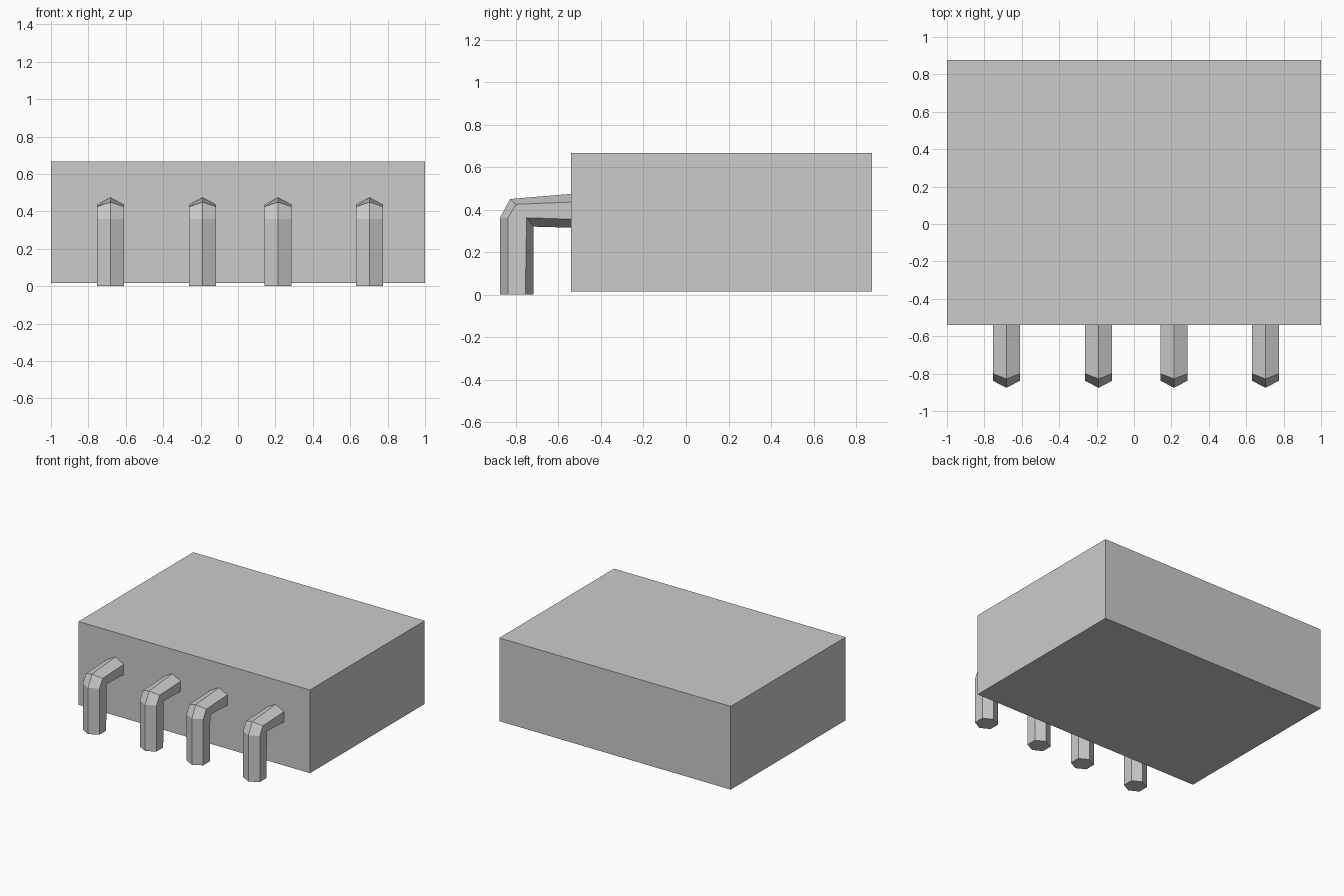
import bpy, bmesh

if "Cube" in bpy.data.objects:
    bpy.data.objects.remove(bpy.data.objects["Cube"])

# Rectangular body
bpy.ops.mesh.primitive_cube_add(size=1, location=(0, 0.168, 0.341))
body = bpy.context.object
body.name = "body"
body.scale = (2, 1.416, 0.65)
bpy.ops.object.transform_apply(location=True, rotation=False, scale=True)

# Bent hexagonal pin: each ring gives (y, z) of the outer ridge, outer side,
# inner side and inner ridge
HALF_WIDTH = 0.072
RINGS = [
    [(-0.876, 0), (-0.838, 0), (-0.756, 0), (-0.718, 0)],
    [(-0.876, 0.36), (-0.838, 0.36), (-0.75, 0.362), (-0.718, 0.32)],
    [(-0.828, 0.45), (-0.80, 0.425), (-0.75, 0.362), (-0.718, 0.32)],
    [(-0.53, 0.475), (-0.53, 0.436), (-0.53, 0.355), (-0.53, 0.315)],
]


def make_pin(name, x):
    bm = bmesh.new()
    loops = []
    for outer, outer_side, inner_side, inner in RINGS:
        section = [(0, outer), (1, outer_side), (1, inner_side),
                   (0, inner), (-1, inner_side), (-1, outer_side)]
        loops.append([bm.verts.new((s * HALF_WIDTH, *p)) for s, p in section])
    for a, b in zip(loops, loops[1:]):
        for i in range(6):
            j = (i + 1) % 6
            bm.faces.new((a[i], a[j], b[j], b[i]))
    bm.faces.new(loops[0])
    bm.faces.new(loops[-1])
    # Inner corner of the bend is shared by both bend rings
    bmesh.ops.remove_doubles(bm, verts=bm.verts[:], dist=0.0005)
    bmesh.ops.recalc_face_normals(bm, faces=bm.faces[:])
    mesh = bpy.data.meshes.new(name)
    bm.to_mesh(mesh)
    bm.free()
    pin = bpy.data.objects.new(name, mesh)
    pin.location.x = x
    bpy.context.collection.objects.link(pin)


# Four pins along the front
for n, x in enumerate((-0.682, -0.189, 0.214, 0.703), 1):
    make_pin(f"pin_{n}", x)
